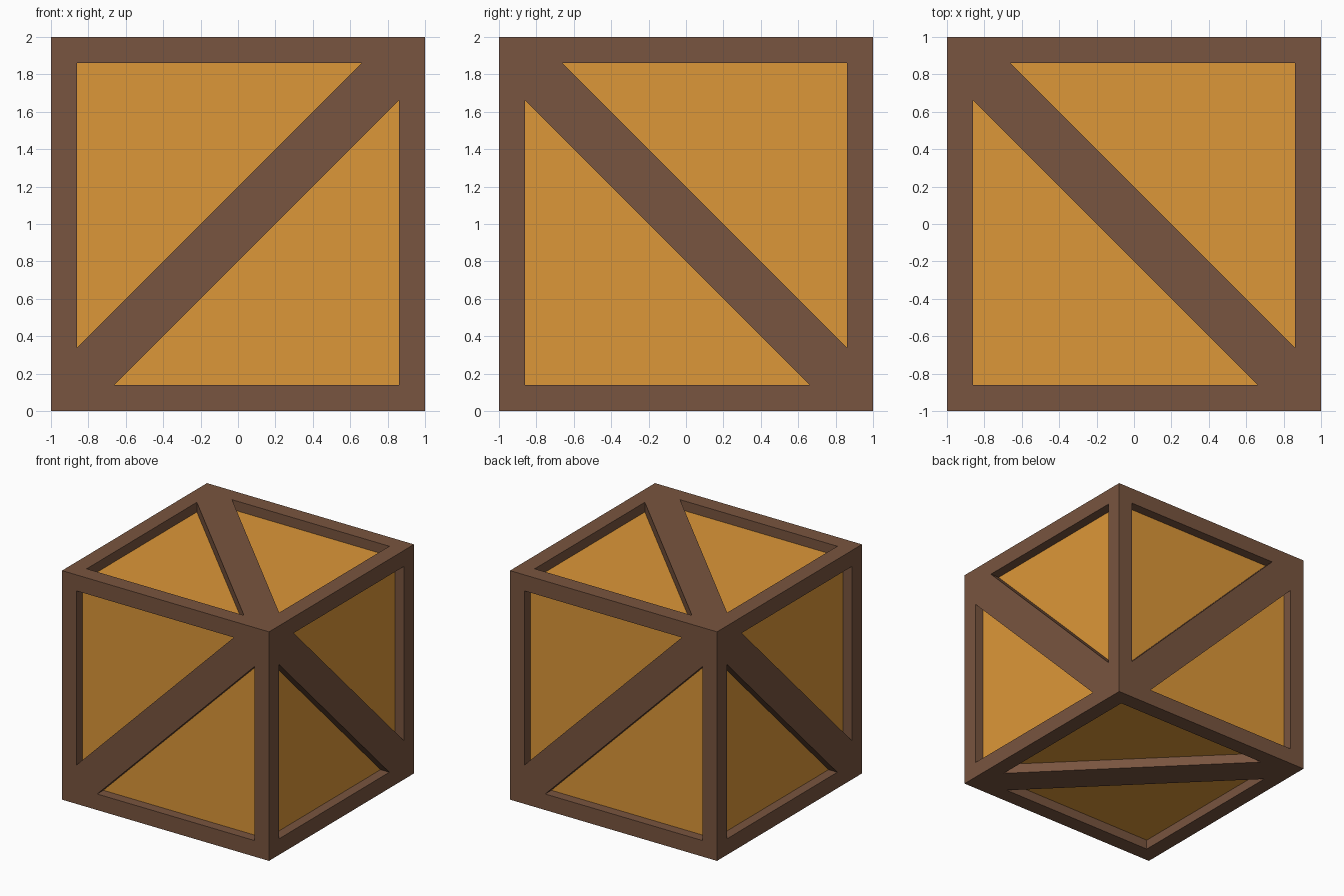
import bpy, bmesh
from mathutils import Vector

if "Cube" in bpy.data.objects:
    bpy.data.objects.remove(bpy.data.objects["Cube"])

RIM = 0.86      # inner edge of the frame boards
BRACE = 0.20    # half width of the diagonal brace, measured along an axis
RECESS = 0.085  # depth of the panels behind the frame
CENTRE = Vector((0, 0, 1))


def material(name, color):
    m = bpy.data.materials.new(name)
    m.diffuse_color = color
    m.use_nodes = True
    m.node_tree.nodes["Principled BSDF"].inputs["Base Color"].default_value = m.diffuse_color
    return m


def cube(name, size, mat):
    bpy.ops.mesh.primitive_cube_add(size=size, location=CENTRE)
    ob = bpy.context.object
    ob.name = name
    ob.data.materials.append(mat)
    return ob


wood = material("dark_wood", (0.19, 0.09, 0.05, 1))
panel = material("panel_wood", (0.72, 0.31, 0.04, 1))

# Inner box showing as the recessed panels
cube("panels", 2 * (1 - RECESS), panel)

# Outer frame, opened by triangular cutters
frame = cube("frame", 2, wood)

# Each side: u, v, outward normal; the brace runs along u = v
X, Y, Z = Vector((1, 0, 0)), Vector((0, 1, 0)), Vector((0, 0, 1))
sides = [(X, Z, -Y), (-X, Z, Y), (-Y, Z, X), (Y, Z, -X), (-X, Y, Z), (-X, Y, -Z)]
tri = [(-RIM, -RIM + BRACE), (-RIM, RIM), (RIM - BRACE, RIM)]

bm = bmesh.new()
for u, v, n in sides:
    for s in (1, -1):
        lo, hi = [[bm.verts.new(CENTRE + s * (a * u + b * v) + n * d) for a, b in tri]
                  for d in (0.885, 1.1)]
        bm.faces.new(lo)
        bm.faces.new(hi)
        for i in range(3):
            j = (i + 1) % 3
            bm.faces.new((lo[i], lo[j], hi[j], hi[i]))
bmesh.ops.recalc_face_normals(bm, faces=bm.faces)
me = bpy.data.meshes.new("opening_cutter")
bm.to_mesh(me)
bm.free()
me.materials.append(wood)
cutter = bpy.data.objects.new("opening_cutter", me)
bpy.context.collection.objects.link(cutter)
cutter.hide_render = True

mod = frame.modifiers.new("openings", 'BOOLEAN')
mod.operation = 'DIFFERENCE'
mod.solver = 'EXACT'
mod.object = cutter
bpy.context.view_layer.objects.active = frame
bpy.ops.object.modifier_apply(modifier=mod.name)
bpy.data.objects.remove(cutter)
